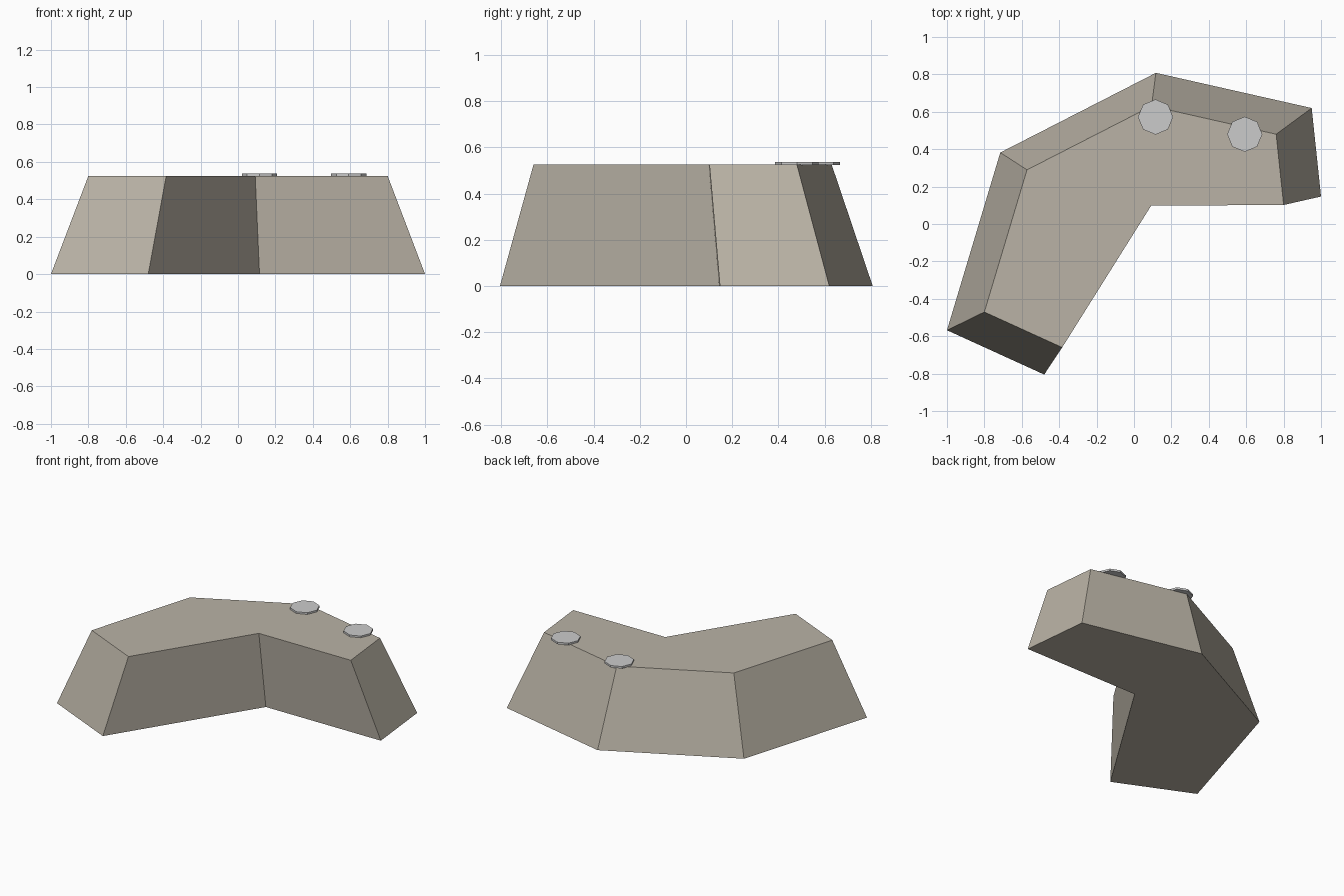
import bpy, bmesh
from math import pi
from mathutils import Matrix

if "Cube" in bpy.data.objects:
    bpy.data.objects.remove(bpy.data.objects["Cube"])

HEIGHT = 0.525

# Warm grey stone colour
stone = bpy.data.materials.new("stone")
stone.diffuse_color = (0.49, 0.45, 0.38, 1)
stone.use_nodes = True
stone.node_tree.nodes["Principled BSDF"].inputs["Base Color"].default_value = stone.diffuse_color


def add_object(name, bm, material=None):
    bmesh.ops.recalc_face_normals(bm, faces=bm.faces[:])
    mesh = bpy.data.meshes.new(name)
    bm.to_mesh(mesh)
    bm.free()
    if material:
        mesh.materials.append(material)
    obj = bpy.data.objects.new(name, mesh)
    bpy.context.collection.objects.link(obj)
    return obj


# Bent block: ground outline extruded up and tapered
outline = [(-1.0, -0.568), (-0.48, -0.805), (0.115, 0.143), (1.0, 0.147),
           (0.95, 0.62), (0.117, 0.808), (-0.715, 0.382)]
bm = bmesh.new()
base = bm.faces.new([bm.verts.new((x, y, 0)) for x, y in outline])
top = bmesh.ops.extrude_face_region(bm, geom=[base], use_keep_orig=True)["geom"]
for v in [g for g in top if isinstance(g, bmesh.types.BMVert)]:
    v.co = (v.co.x * 0.8, v.co.y * 0.8 - 0.016, HEIGHT)
add_object("block", bm, stone)

# Thin octagonal discs lying on the top, overhanging the back edge
for i, (x, y) in enumerate([(0.115, 0.572), (0.592, 0.48)], 1):
    bm = bmesh.new()
    bmesh.ops.create_cone(bm, cap_ends=True, segments=8, radius1=0.094,
                          radius2=0.094, depth=0.014,
                          matrix=Matrix.Translation((x, y, HEIGHT + 0.005)))
    add_object(f"disc_{i}", bm)
